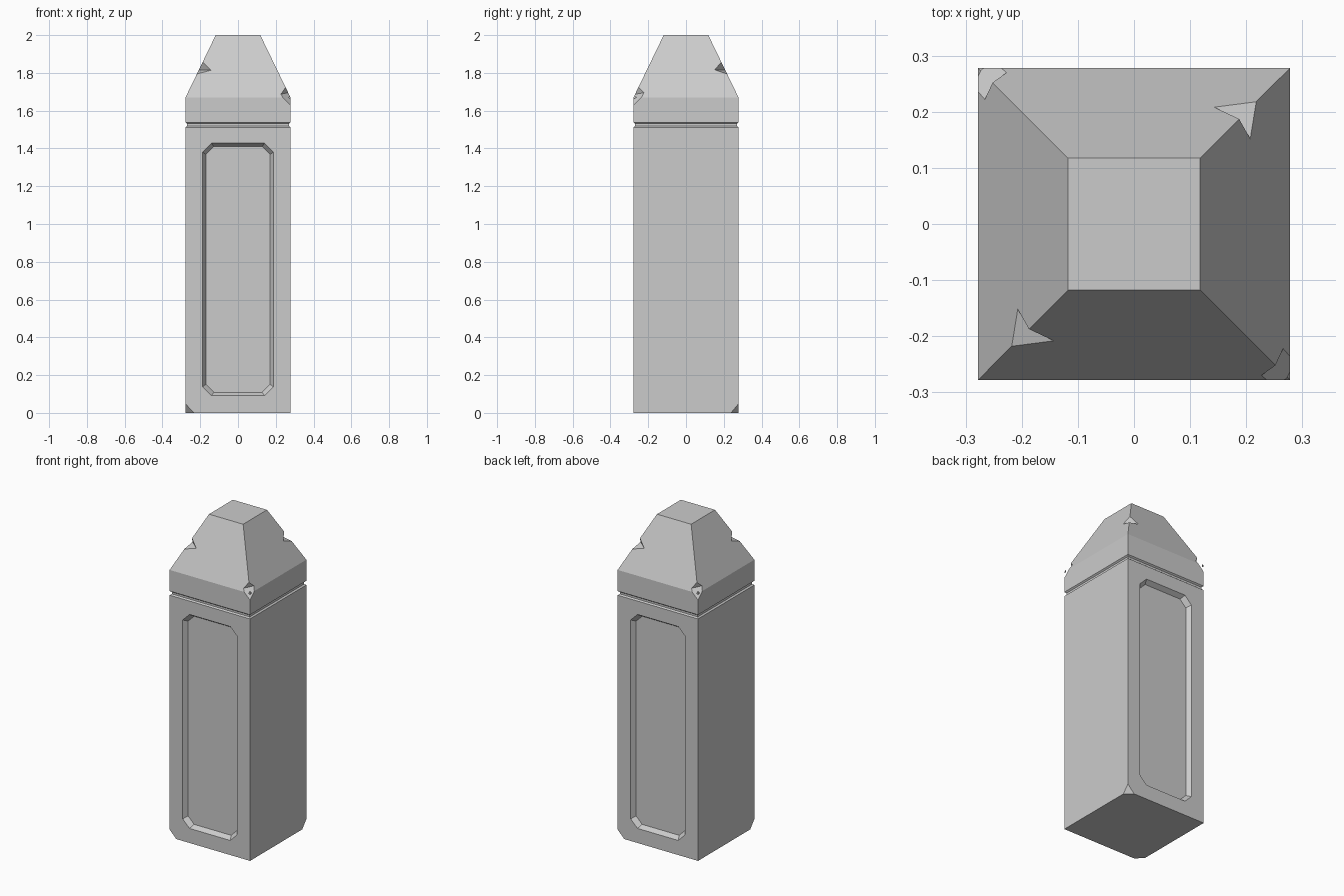
import bpy, bmesh
from mathutils import Vector

if "Cube" in bpy.data.objects:
    bpy.data.objects.remove(bpy.data.objects["Cube"])

HALF = 0.278


def make_object(name, bm):
    bmesh.ops.recalc_face_normals(bm, faces=bm.faces[:])
    mesh = bpy.data.meshes.new(name)
    bm.to_mesh(mesh)
    bm.free()
    ob = bpy.data.objects.new(name, mesh)
    bpy.context.collection.objects.link(ob)
    return ob


def carve(target, points):
    """Subtract a convex hull from the target, on both sides (180 degree symmetry)."""
    for s in (1, -1):
        bm = bmesh.new()
        for x, y, z in points:
            bm.verts.new((s * x, s * y, z))
        bmesh.ops.convex_hull(bm, input=bm.verts[:])
        bmesh.ops.dissolve_limit(bm, angle_limit=0.001, verts=bm.verts[:], edges=bm.edges[:])
        cutter = make_object("cutter", bm)
        cutter.hide_render = True
        mod = target.modifiers.new("carve", 'BOOLEAN')
        mod.operation = 'DIFFERENCE'
        mod.solver = 'EXACT'
        mod.object = cutter
        bpy.context.view_layer.objects.active = target
        bpy.ops.object.modifier_apply(modifier=mod.name)
        bpy.data.objects.remove(cutter)


def edge_chip(low, high, p1, p2):
    """Wedge whose crease runs p1-p2, opening out to the low and high edge points."""
    pts = [Vector(p) for p in (low, high, p1, p2)]
    mid = (pts[2] + pts[3]) / 2
    return [mid + (p - mid) * 1.6 for p in pts]


def octagon(hw, z0, z1, c, y):
    return [(x, y, z) for s in (-1, 1)
            for x, z in ((s * hw, z0 + c), (s * hw, z1 - c),
                         (s * (hw - c), z0), (s * (hw - c), z1))]


# pillar: square rings with a groove below the tapered cap
profile = [(HALF, 0), (HALF, 1.512), (0.269, 1.519), (0.269, 1.531),
           (HALF, 1.538), (HALF, 1.67), (0.118, 2.0)]
bm = bmesh.new()
rings = [[bm.verts.new((sx * r, sy * r, z))
          for sx, sy in ((-1, -1), (1, -1), (1, 1), (-1, 1))] for r, z in profile]
for a, b in zip(rings, rings[1:]):
    for i in range(4):
        j = (i + 1) % 4
        bm.faces.new((a[i], a[j], b[j], b[i]))
bm.faces.new(rings[0][::-1])
bm.faces.new(rings[-1])
pillar = make_object("pillar", bm)

# recessed panels, front and back
D, S = 0.028, 0.018
carve(pillar, octagon(0.188 - S, 0.091 + S, 1.428 - S, 0.042, -HALF + D)
      + octagon(0.188 + S, 0.091 - S, 1.428 + S, 0.052, -HALF - D))

# chips on the cap edges
carve(pillar, edge_chip((-0.218, -0.218, 1.794), (-0.187, -0.187, 1.856),
                        (-0.207, -0.152, 1.816), (-0.143, -0.208, 1.814)))
carve(pillar, edge_chip((0.278, -0.278, 1.63), (0.252, -0.252, 1.724),
                        (0.266, -0.222, 1.695), (0.227, -0.27, 1.687)))

# broken bottom corners
corner = Vector((-HALF, -HALF, 0))
out = Vector((-0.05, -0.05, -0.05))
a, b, c = (corner + Vector(v) for v in ((0.045, 0, 0), (0, 0.04, 0), (0, 0, 0.048)))
m = (a + b + c) / 3
carve(pillar, [m + (p - m) * 2 for p in (a, b, c)] + [corner + out])
